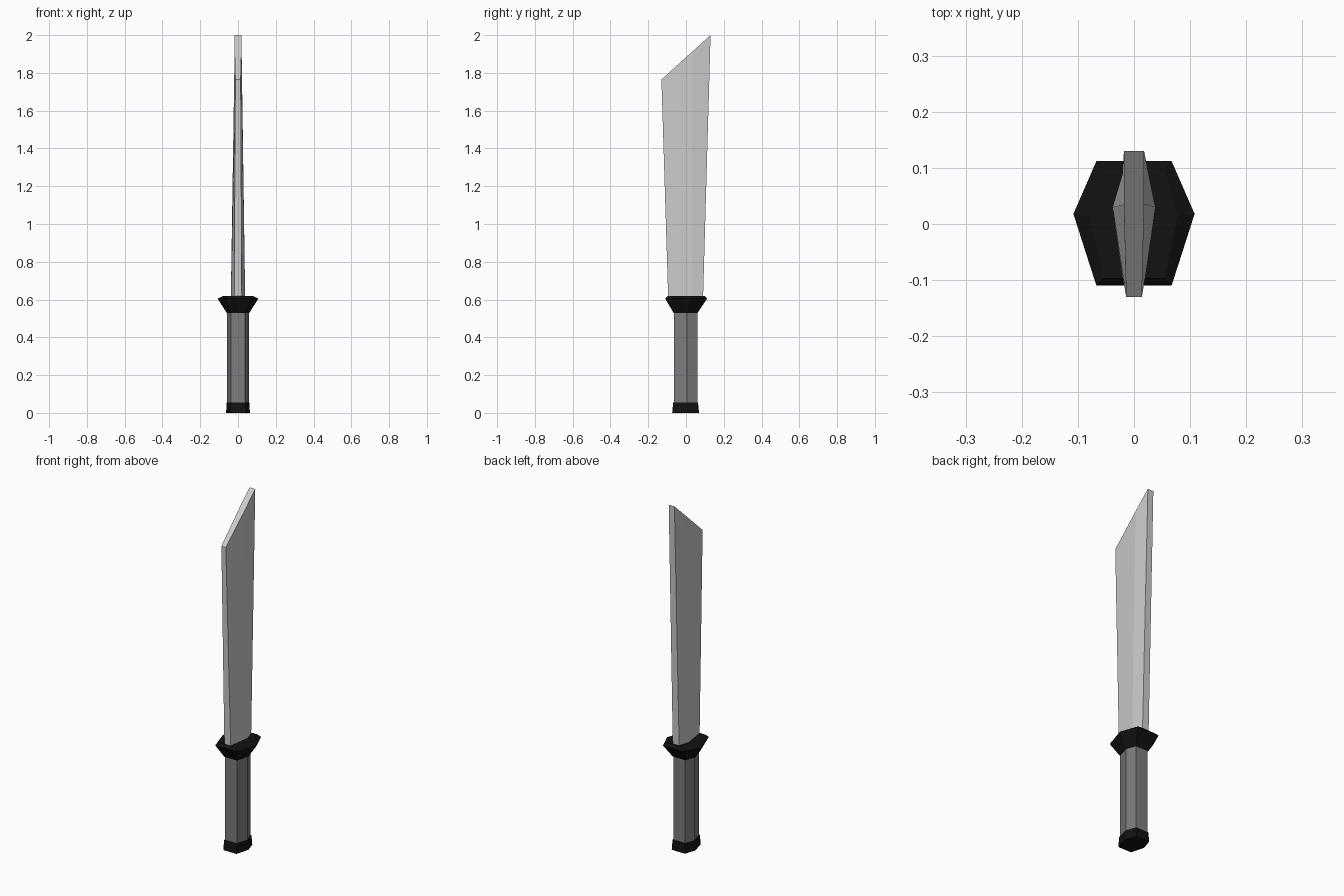
import bpy, bmesh

if "Cube" in bpy.data.objects:
    bpy.data.objects.remove(bpy.data.objects["Cube"])


def hexagon(mid_x, mid_y, front, back):
    """Six-sided section, symmetric in x; front/back = (half width, y, z), mid z is given last."""
    (fx, fy, fz), (bx, by, bz) = front, back
    mz = fz + (bz - fz) * (mid_y - fy) / (by - fy)
    return [(fx, fy, fz), (mid_x, mid_y, mz), (bx, by, bz),
            (-bx, by, bz), (-mid_x, mid_y, mz), (-fx, fy, fz)]


def level(mid_x, mid_y, half_x, front_y, back_y, z):
    return hexagon(mid_x, mid_y, (half_x, front_y, z), (half_x, back_y, z))


def loft(name, rings, grey):
    """Skin a stack of six-sided sections and cap both ends."""
    bm = bmesh.new()
    rows = [[bm.verts.new(p) for p in ring] for ring in rings]
    for low, high in zip(rows, rows[1:]):
        for i in range(6):
            j = (i + 1) % 6
            bm.faces.new((low[i], low[j], high[j], high[i]))
    bm.faces.new(rows[0][::-1])
    bm.faces.new(rows[-1])
    bmesh.ops.recalc_face_normals(bm, faces=bm.faces)
    mesh = bpy.data.meshes.new(name)
    bm.to_mesh(mesh)
    bm.free()
    mat = bpy.data.materials.new(name + "_material")
    mat.diffuse_color = (grey, grey, grey, 1)
    mat.use_nodes = True
    mat.node_tree.nodes["Principled BSDF"].inputs["Base Color"].default_value = mat.diffuse_color
    mesh.materials.append(mat)
    obj = bpy.data.objects.new(name, mesh)
    bpy.context.collection.objects.link(obj)
    return obj


# Pommel cap
loft("pommel", [level(0.063, 0.005, 0.042, -0.073, 0.069, 0.0),
                level(0.06, 0.005, 0.04, -0.068, 0.064, 0.055)], 0.006)

# Grip
loft("grip", [level(0.057, 0.005, 0.037, -0.064, 0.06, 0.05),
              level(0.057, 0.005, 0.037, -0.064, 0.06, 0.54)], 0.2)

# Flared guard with a bevelled top
loft("guard", [level(0.06, 0.007, 0.04, -0.066, 0.062, 0.53),
               level(0.108, 0.018, 0.067, -0.11, 0.112, 0.605),
               level(0.078, 0.015, 0.055, -0.097, 0.099, 0.62)], 0.006)

# Blade with a ridge on each side and a slanted tip
loft("blade", [level(0.038, 0.03, 0.02, -0.094, 0.09, 0.6),
               hexagon(0.018, 0.035, (0.014, -0.13, 1.765), (0.018, 0.13, 2.0))], 0.6)
